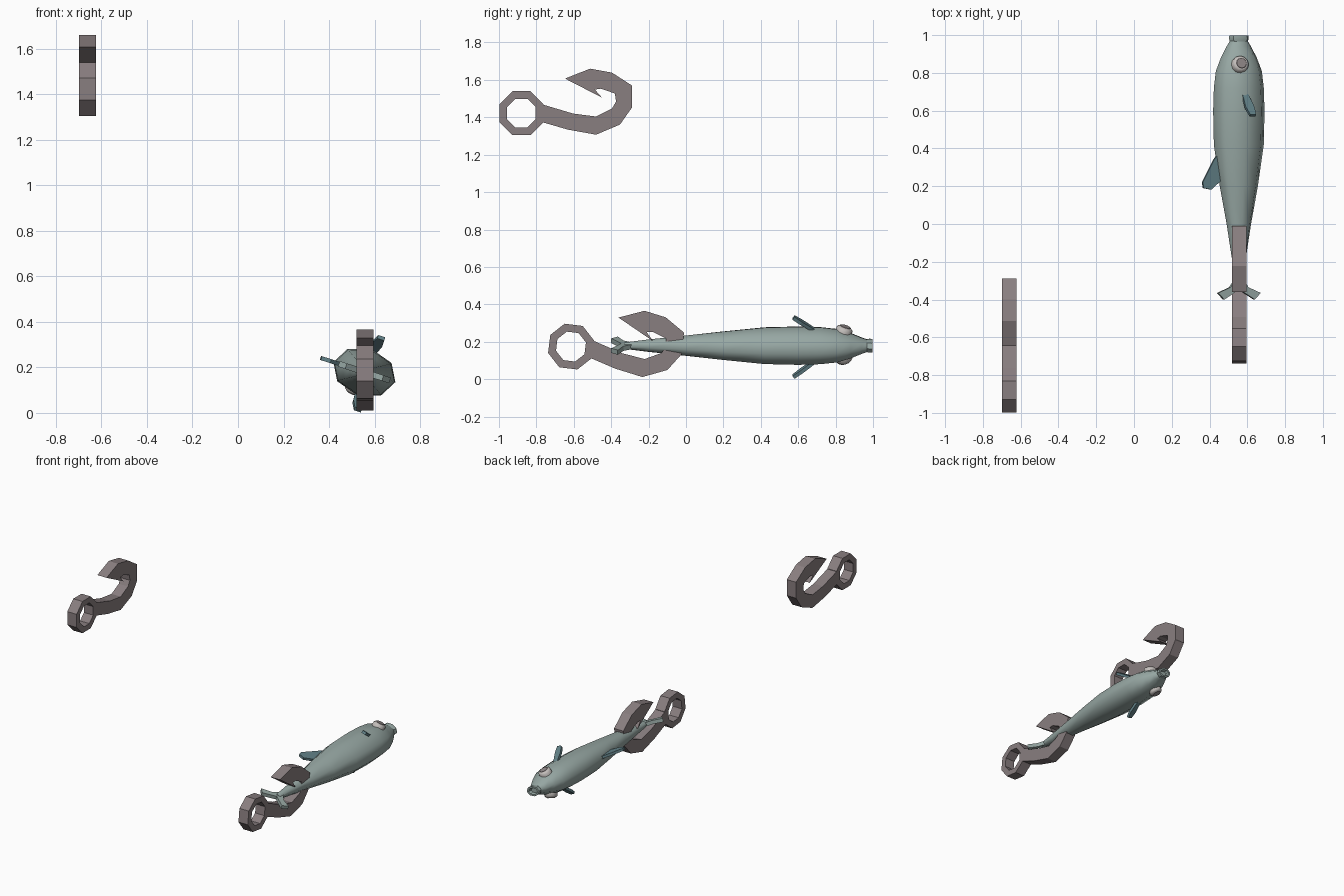
import bpy, bmesh, math
from mathutils import Matrix, Vector

cube = bpy.data.objects.get("Cube")
if cube:
    bpy.data.objects.remove(cube)


def material(name, rgb):
    m = bpy.data.materials.new(name)
    m.use_nodes = True
    m.diffuse_color = (*rgb, 1)
    m.node_tree.nodes["Principled BSDF"].inputs["Base Color"].default_value = (*rgb, 1)
    return m


METAL = material("hook grey", (0.25, 0.21, 0.215))
SKIN = material("fish skin", (0.31, 0.39, 0.37))
FIN = material("fin teal", (0.12, 0.215, 0.24))
EYE = material("eye rim", (0.55, 0.52, 0.50))
PUPIL = material("eye centre", (0.27, 0.24, 0.24))


def finish(name, bm, mat, matrix, smooth=None):
    bmesh.ops.recalc_face_normals(bm, faces=bm.faces)
    mesh = bpy.data.meshes.new(name)
    bm.to_mesh(mesh)
    bm.free()
    mesh.materials.append(mat)
    ob = bpy.data.objects.new(name, mesh)
    bpy.context.collection.objects.link(ob)
    ob.matrix_world = matrix
    if smooth:
        bpy.ops.object.select_all(action='DESELECT')
        ob.select_set(True)
        bpy.context.view_layer.objects.active = ob
        bpy.ops.object.shade_smooth_by_angle(angle=math.radians(smooth))
    return ob


def prism(name, points, offset, mat, matrix):
    """Flat outline thickened by the offset vector, centred on the outline."""
    offset = Vector(offset)
    bm = bmesh.new()
    face = bm.faces.new([bm.verts.new(Vector(p) - offset / 2) for p in points])
    ext = bmesh.ops.extrude_face_region(bm, geom=[face])
    bmesh.ops.translate(bm, vec=offset,
                        verts=[g for g in ext["geom"] if isinstance(g, bmesh.types.BMVert)])
    return finish(name, bm, mat, matrix)


def loft(name, rings, mat, matrix, sides=8, smooth=60, turn=0, closed=False):
    """Elliptical rings (y, half u, half v) joined along y."""
    bm = bmesh.new()
    loops = []
    for y, u, v in rings:
        angles = [2 * math.pi * (i + turn) / sides for i in range(sides)]
        loops.append([bm.verts.new((u * math.cos(a), y, v * math.sin(a))) for a in angles])
    pairs = list(zip(loops, loops[1:]))
    if closed:
        pairs.append((loops[-1], loops[0]))
    else:
        bm.faces.new(loops[0])
        bm.faces.new(loops[-1])
    for a, b in pairs:
        for i in range(sides):
            j = (i + 1) % sides
            bm.faces.new((a[i], a[j], b[j], b[i]))
    return finish(name, bm, mat, matrix, smooth)


# Hooks: origin at the centre of the eyelet, outline in the y-z plane
HOOK = [(.115, .046), (.276, -.002), (.399, -.018), (.484, .025), (.506, .062),
        (.50, .105), (.425, .131), (.393, .126), (.431, .083), (.233, .185),
        (.367, .238), (.484, .217), (.591, .148), (.591, .030), (.527, -.061),
        (.399, -.115), (.249, -.088), (.083, -.04), (.10, 0)]
WIDTH = 0.076


def hook(prefix, location, tilt):
    m = Matrix.Translation(location) @ Matrix.Rotation(math.radians(tilt), 4, 'X')
    prism(prefix + "_hook_shank", [(0, y, z) for y, z in HOOK], (WIDTH, 0, 0), METAL, m)
    h, outer, inner = WIDTH / 2, 0.127, 0.083
    loft(prefix + "_hook_eyelet",
         [(-h, inner, inner), (-h, outer, outer), (h, outer, outer), (h, inner, inner)],
         METAL, m @ Matrix.Rotation(math.pi / 2, 4, 'Z'), smooth=None, turn=0.5, closed=True)


hook("upper", (-.661, -.88, 1.422), 0)
hook("lower", (.558, -.615, .174), -7)

# Fish: local x points to the belly, y to the mouth, z to one flank
FISH = Matrix.Translation((.555, 0, .179)) @ Matrix.Rotation(math.radians(18), 4, 'Y')

loft("fish_body",
     [(-.33, .022, .018), (-.2, .036, .035), (0, .068, .057), (.2, .106, .079),
      (.42, .139, .101), (.6, .143, .106), (.72, .139, .102), (.81, .128, .091),
      (.88, .100, .069), (.94, .068, .043), (.975, .046, .032)],
     SKIN, FISH)

# Flared lips with a hollow mouth
loft("fish_lips",
     [(.96, .046, .033), (.98, .055, .038), (.997, .053, .036),
      (.997, .038, .024), (.975, .030, .018)],
     SKIN, FISH, smooth=40)

# Forked tail, one lobe on each side
for side, label in ((-1, "back"), (1, "belly")):
    lobe = [(-.015, -.29), (.02, -.29), (.05, -.335), (.118, -.365),
            (.085, -.40), (.03, -.365), (-.015, -.335)]
    prism("tail_lobe_" + label, [(side * u, y, 0) for u, y in lobe],
          (0, 0, .026), SKIN, FISH)

# Back fin
prism("back_fin",
      [(-.105, .39, 0), (-.14, .34, 0), (-.203, .22, 0), (-.198, .19, 0),
       (-.155, .182, 0), (-.09, .24, 0)], (0, 0, .018), FIN, FISH)

# Paired side fins, eyes and pupils
for side, label in ((1, "upper"), (-1, "lower")):
    blade = [(-.012, .70, .078), (.016, .70, .078), (.040, .615, .138),
             (.040, .575, .166), (.008, .575, .166), (-.008, .615, .138)]
    prism(label + "_side_fin", [(u, y, side * v) for u, y, v in blade],
          (0, .011, side * .015), FIN, FISH)

    eye = (FISH @ Matrix.Translation((-.018, .842, side * .068))
           @ Matrix.Rotation(side * math.radians(-17), 4, 'X')
           @ Matrix.Rotation(side * math.pi / 2, 4, 'X'))
    loft(label + "_eye", [(0, .046, .046), (.022, .044, .044), (.032, .033, .033)],
         EYE, eye, sides=12, smooth=50)
    loft(label + "_pupil", [(.030, .031, .031), (.036, .027, .027)],
         PUPIL, eye, sides=12, smooth=50)
